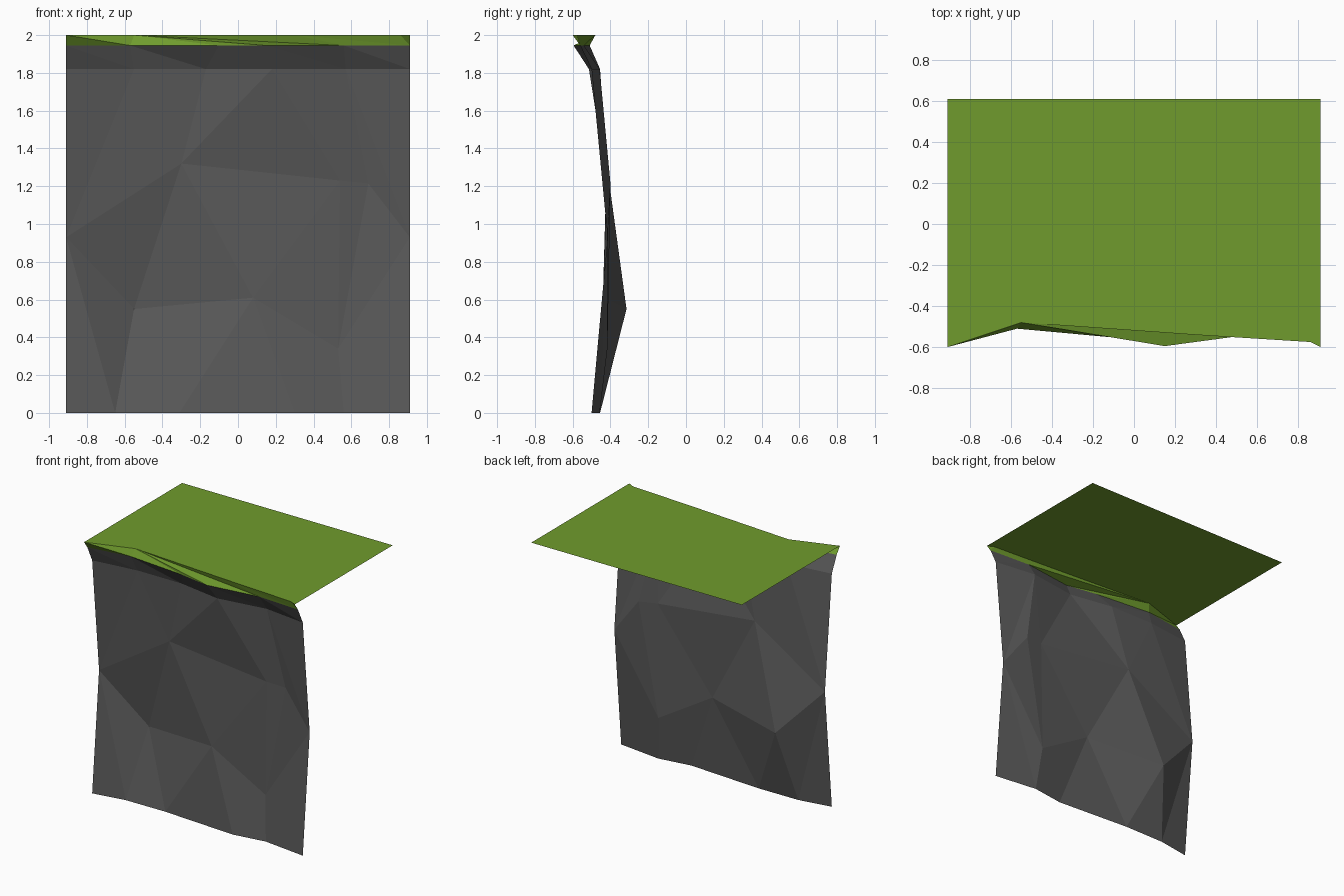
import bpy

if "Cube" in bpy.data.objects:
    bpy.data.objects.remove(bpy.data.objects["Cube"])


def material(name, rgb):
    m = bpy.data.materials.new(name)
    m.diffuse_color = (*rgb, 1)
    m.use_nodes = True
    m.node_tree.nodes["Principled BSDF"].inputs["Base Color"].default_value = m.diffuse_color
    return m


grass = material("grass green", (0.16, 0.33, 0.026))
rock = material("rock grey", (0.10, 0.10, 0.10))


def row(z, pts):
    return [(x, y, z) for x, y in pts]


def bridge(a, b, pattern):
    """Triangles between upper row a and lower row b; 'u' steps along a, 'd' along b."""
    tris, i, j = [], 0, 0
    for step in pattern:
        if step == "u":
            tris.append((a[i], b[j], a[i + 1]))
            i += 1
        else:
            tris.append((a[i], b[j], b[j + 1]))
            j += 1
    return tris


def build(name, faces, mat):
    verts = list(dict.fromkeys(v for f in faces for v in f))
    me = bpy.data.meshes.new(name)
    me.from_pydata(verts, [], [[verts.index(v) for v in f] for f in faces])
    me.materials.append(mat)
    bpy.context.collection.objects.link(bpy.data.objects.new(name, me))


# Horizontal outlines, left to right: grass rim, grass underside, wall top, wall foot
rim = row(2.0, [(-.91, -.60), (-.55, -.48), (.30, -.54), (.86, -.575), (.91, -.60)])
lip = row(1.945, [(-.91, -.56), (-.57, -.51), (-.10, -.553), (.15, -.595), (.56, -.54), (.91, -.56)])
top = row(1.82, [(-.91, -.50), (-.55, -.455), (-.17, -.455), (.18, -.514), (.57, -.457), (.91, -.50)])
foot = row(0.0, [(-.91, -.50), (-.65, -.457), (-.31, -.455), (.30, -.495), (.56, -.457), (.91, -.50)])

# Grass top
build("grass_top", [rim + [(.91, .61, 2.0), (-.91, .61, 2.0)]], grass)

# Grass edge hanging over the cliff
build("grass_edge", bridge(rim, lip, "dudddudu" "u"), grass)

# Overhang under the grass
build("rock_overhang", bridge(lip, top, "dududududu"), rock)

# Faceted rock wall around a few inner corner points
L, R = (-.91, -.415, .93), (.91, -.415, .93)
A, B, C = (-.30, -.42, 1.32), (.08, -.44, .61), (-.55, -.315, .55)
D, E, F = (.69, -.40, 1.215), (.54, -.42, 1.23), (.53, -.416, .34)
T, b = top, foot
build("rock_wall", [
    (T[0], L, T[1]), (T[1], L, A), (T[1], A, T[2]), (T[2], A, T[3]),
    (T[3], A, E), (T[3], E, T[4]), (T[4], E, D), (T[4], D, R), (T[4], R, T[5]),
    (L, C, A), (A, C, B), (A, B, E), (E, B, F), (E, F, D), (D, F, R),
    (L, b[0], b[1]), (L, b[1], C), (C, b[1], b[2]), (C, b[2], B),
    (B, b[2], b[3]), (B, b[3], F), (F, b[3], b[4]), (F, b[4], R), (R, b[4], b[5]),
], rock)
